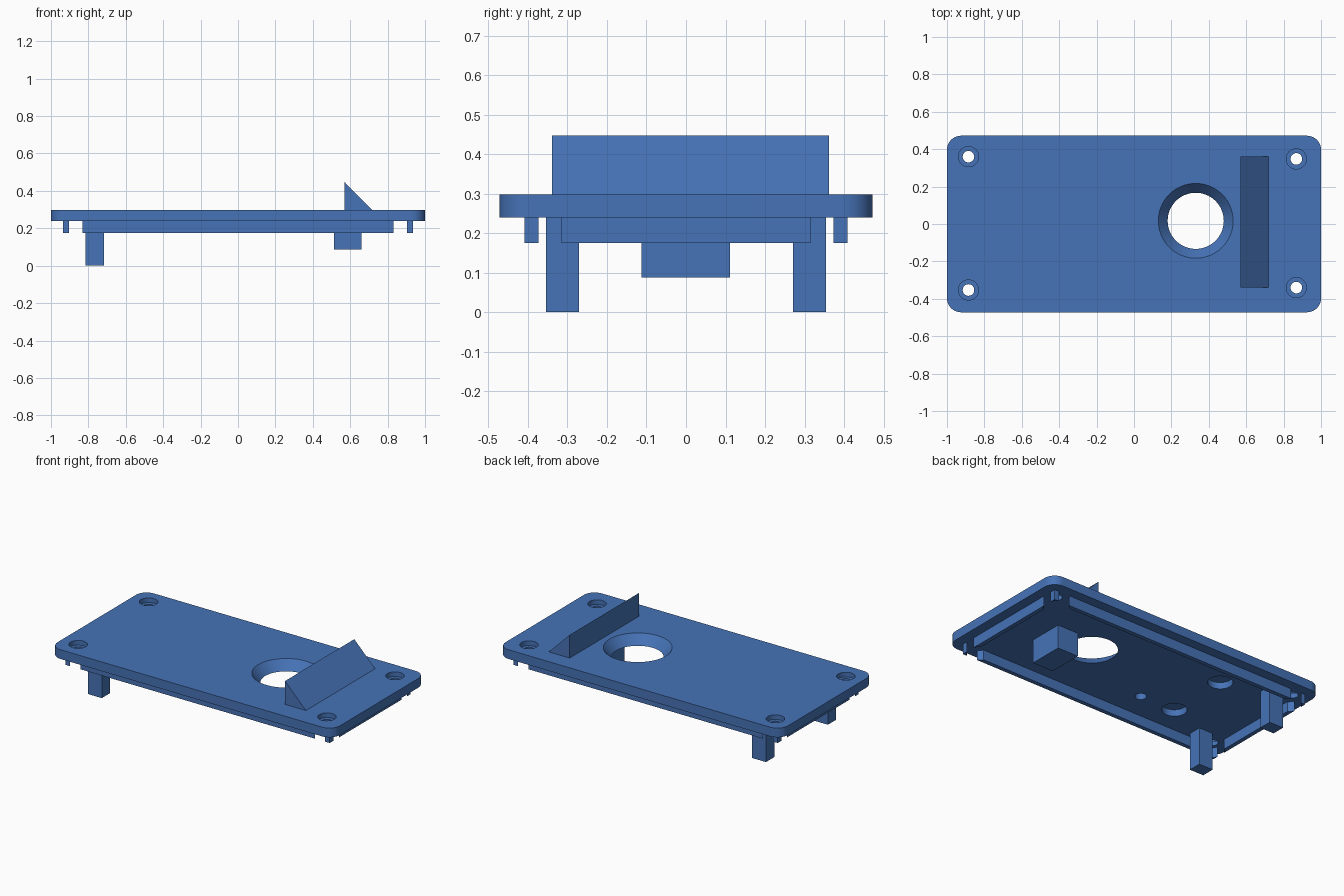
import bpy
import bmesh
import math

if "Cube" in bpy.data.objects:
    bpy.data.objects.remove(bpy.data.objects["Cube"])

BLUE = bpy.data.materials.new("blue plastic")
BLUE.diffuse_color = (0.061, 0.172, 0.474, 1)
BLUE.use_nodes = True
BLUE.node_tree.nodes["Principled BSDF"].inputs["Base Color"].default_value = BLUE.diffuse_color

TOP, UNDER, RAIL_Z = 0.298, 0.239, 0.175


def finish(bm, name):
    bmesh.ops.recalc_face_normals(bm, faces=bm.faces)
    mesh = bpy.data.meshes.new(name)
    bm.to_mesh(mesh)
    bm.free()
    mesh.materials.append(BLUE)
    obj = bpy.data.objects.new(name, mesh)
    bpy.context.collection.objects.link(obj)
    return obj


def prism(name, outline, axis, lo, hi):
    """Extrude a 2D outline along y (outline is x,z) or z (outline is x,y)."""
    bm = bmesh.new()
    place = (lambda a, b: (a, lo, b)) if axis == "y" else (lambda a, b: (a, b, lo))
    face = bm.faces.new([bm.verts.new(place(a, b)) for a, b in outline])
    ext = bmesh.ops.extrude_face_region(bm, geom=[face])
    move = (0, hi - lo, 0) if axis == "y" else (0, 0, hi - lo)
    bmesh.ops.translate(bm, vec=move,
                        verts=[v for v in ext["geom"] if isinstance(v, bmesh.types.BMVert)])
    return finish(bm, name)


def box(name, x0, x1, y0, y1, z0, z1):
    return prism(name, [(x0, y0), (x1, y0), (x1, y1), (x0, y1)], "z", z0, z1)


def rounded(hx, hy, r, n=10):
    pts = []
    for q, (sx, sy) in enumerate(((1, 1), (-1, 1), (-1, -1), (1, -1))):
        for i in range(n + 1):
            a = (q + i / n) * math.pi / 2
            pts.append((sx * (hx - r) + r * math.cos(a), sy * (hy - r) + r * math.sin(a)))
    return pts


def cone(x, y, z0, z1, r0, r1=None, n=48):
    bm = bmesh.new()
    bmesh.ops.create_cone(bm, cap_ends=True, segments=n, radius1=r0,
                          radius2=r0 if r1 is None else r1, depth=z1 - z0)
    bmesh.ops.translate(bm, vec=(x, y, (z0 + z1) / 2), verts=bm.verts)
    return finish(bm, "cutter")


def cut(obj, cutters):
    bpy.context.view_layer.objects.active = obj
    for c in cutters:
        c.hide_render = True
        mod = obj.modifiers.new("cut", "BOOLEAN")
        mod.operation, mod.solver, mod.object = "DIFFERENCE", "EXACT", c
        bpy.ops.object.modifier_apply(modifier=mod.name)
        bpy.data.objects.remove(c, do_unlink=True)


# Rounded cover plate
plate = prism("cover_plate", rounded(1.0, 0.472, 0.075), "z", UNDER, TOP)

# Flared opening, extended past both faces along the same slope
slope = 0.05 / (TOP - UNDER)
e = 0.01
cutters = [cone(0.33, 0.017, UNDER - e, TOP + e, 0.15 - slope * e, 0.20 + slope * e, 64)]

# Counterbored screw holes
for x, y in ((-0.885, 0.36), (0.868, 0.348), (0.868, -0.34), (-0.885, -0.353)):
    cutters.append(cone(x, y, UNDER - 0.05, TOP + 0.05, 0.031, n=32))
    cutters.append(cone(x, y, TOP - 0.03, TOP + 0.05, 0.054, n=32))

# Blind recesses in the underside
for x, y, r in ((-0.473, 0.204, 0.073), (-0.473, -0.204, 0.073), (-0.228, -0.212, 0.034)):
    cutters.append(cone(x, y, UNDER - 0.05, UNDER + 0.042, r, n=32))
cut(plate, cutters)

# Locating lip, interrupted around the screw positions
lip = box("locating_lip", -0.936, 0.936, -0.409, 0.409, RAIL_Z, UNDER)
cutters = [box("cutter", -0.909, 0.909, -0.382, 0.382, RAIL_Z - 0.05, UNDER + 0.05)]
for sx in (-1, 1):
    for sy in (-1, 1):
        cutters.append(cone(sx * 0.867, sy * 0.344, RAIL_Z - 0.05, UNDER + 0.05, 0.075, n=32))
cut(lip, cutters)

# Wedge on the top
prism("wedge", [(0.57, TOP), (0.718, TOP), (0.57, 0.447)], "y", -0.339, 0.362)

# Two legs and a block below
for name, s in (("back_leg", 1), ("front_leg", -1)):
    y0, y1 = sorted((s * 0.271, s * 0.355))
    box(name, -0.815, -0.716, y0, y1, 0, UNDER)
box("support_block", 0.513, 0.66, -0.113, 0.111, 0.088, UNDER)

# Smooth the round walls, keep crisp edges
for obj in (plate, lip):
    bpy.ops.object.select_all(action="DESELECT")
    obj.select_set(True)
    bpy.context.view_layer.objects.active = obj
    bpy.ops.object.shade_smooth_by_angle(angle=math.radians(30))
